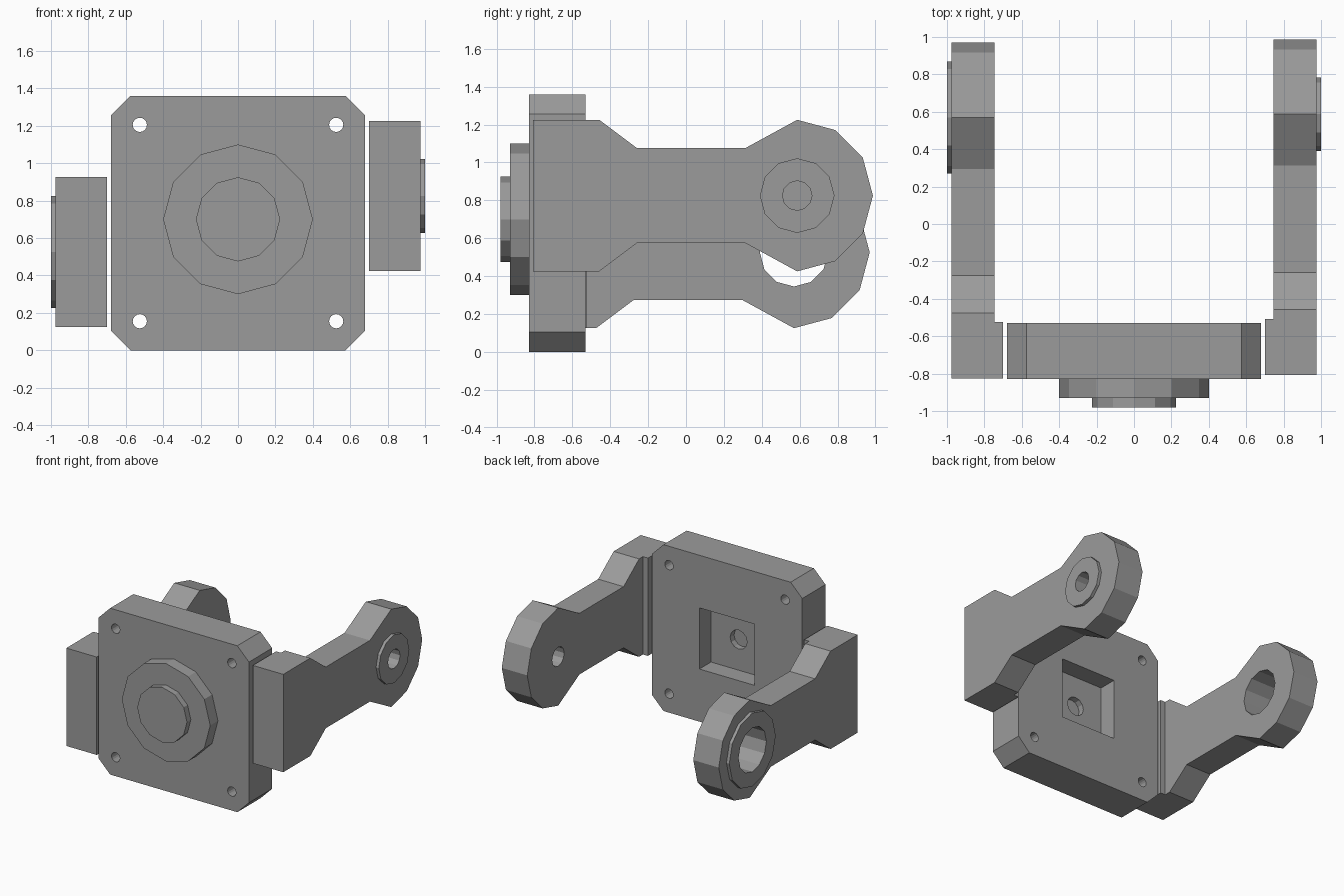
import bpy, bmesh
from math import sin, cos, tau

cube = bpy.data.objects.get("Cube")
if cube:
    bpy.data.objects.remove(cube, do_unlink=True)

grey = bpy.data.materials.new("plain grey")
grey.use_nodes = True
COLOUR = (0.33, 0.33, 0.33, 1)
grey.diffuse_color = COLOUR
grey.node_tree.nodes["Principled BSDF"].inputs["Base Color"].default_value = COLOUR


def circle(u, v, r, sides=12):
    return [(u + r * cos(tau * i / sides), v + r * sin(tau * i / sides)) for i in range(sides)]


def rect(u0, u1, v0, v1):
    return [(u0, v0), (u1, v0), (u1, v1), (u0, v1)]


def prism(name, outline, axis, start, end):
    """Extrude an outline (horizontal, z) along x or y."""
    bm = bmesh.new()

    def place(d, u, v):
        return (d, u, v) if axis == "x" else (u, d, v)

    face = bm.faces.new([bm.verts.new(place(start, u, v)) for u, v in outline])
    moved = bmesh.ops.extrude_face_region(bm, geom=[face])["geom"]
    verts = [g for g in moved if isinstance(g, bmesh.types.BMVert)]
    bmesh.ops.translate(bm, verts=verts, vec=place(end - start, 0, 0))
    bmesh.ops.recalc_face_normals(bm, faces=bm.faces)
    mesh = bpy.data.meshes.new(name)
    bm.to_mesh(mesh)
    bm.free()
    mesh.materials.append(grey)
    obj = bpy.data.objects.new(name, mesh)
    bpy.context.collection.objects.link(obj)
    return obj


def cut(obj, outline, axis, start, end):
    """Cut a prism out of an object and discard the cutter."""
    cutter = prism("cutter", outline, axis, start, end)
    cutter.hide_render = True
    mod = obj.modifiers.new("cut", "BOOLEAN")
    mod.operation = "DIFFERENCE"
    mod.solver = "EXACT"
    mod.object = cutter
    bpy.context.view_layer.objects.active = obj
    bpy.ops.object.modifier_apply(modifier=mod.name)
    bpy.data.objects.remove(cutter, do_unlink=True)


# Mounting plate with clipped corners
FRONT, BACK = -0.83, -0.53
W, C, MID = 0.68, 0.105, 0.68
corners = [(W - C, -W), (W, C - W), (W, W - C), (W - C, W)]
half = [(x, z + MID) for x, z in corners]
plate = prism("mounting_plate", half + [(-x, z) for x, z in reversed(half)], "y", FRONT, BACK)

# Corner bolt holes, rear pocket and its small blind hole
for x in (-0.525, 0.525):
    for z in (-0.525, 0.525):
        cut(plate, circle(x, MID + z, 0.038, 16), "y", -0.9, -0.4)
cut(plate, rect(-0.25, 0.25, 0.43, 0.93), "y", -0.68, -0.4)
cut(plate, circle(0, MID, 0.077), "y", -0.73, -0.6)

# Stepped round boss on the front
prism("front_boss", circle(0, 0.7, 0.4), "y", -0.93, FRONT)
prism("front_boss_cap", circle(0, 0.7, 0.225), "y", -0.98, -0.93)


def arm(label, side, y, z, boss_r, hole_r):
    """Side arm whose round end is centred on (y, z)."""
    R, waist, rear = 0.4, 0.25, y - 1.395
    top = [(rear, R), (rear + 0.35, R), (rear + 0.55, waist), (y - 0.275, waist)]
    end = [(y + R * sin(tau * i / 12), R * cos(tau * i / 12)) for i in range(7)]
    bottom = [(u, -v) for u, v in reversed(top)]
    outline = [(u, v + z) for u, v in top + end + bottom]
    body = prism(label + "_arm", outline, "x", side * 0.745, side * 0.975)
    boss = prism(label + "_arm_boss", circle(y, z, boss_r), "x", side * 0.975, side)
    for part in (body, boss):
        cut(part, circle(y, z, hole_r), "x", side * 0.6, side * 1.1)
    # Thickened inner pad beside the plate
    prism(label + "_arm_pad", rect(rear, rear + 0.3, z - R, z + R), "x", side * 0.7, side * 0.745)


arm("left", 1, 0.587, 0.825, 0.197, 0.078)
arm("right", -1, 0.57, 0.525, 0.3, 0.18)
